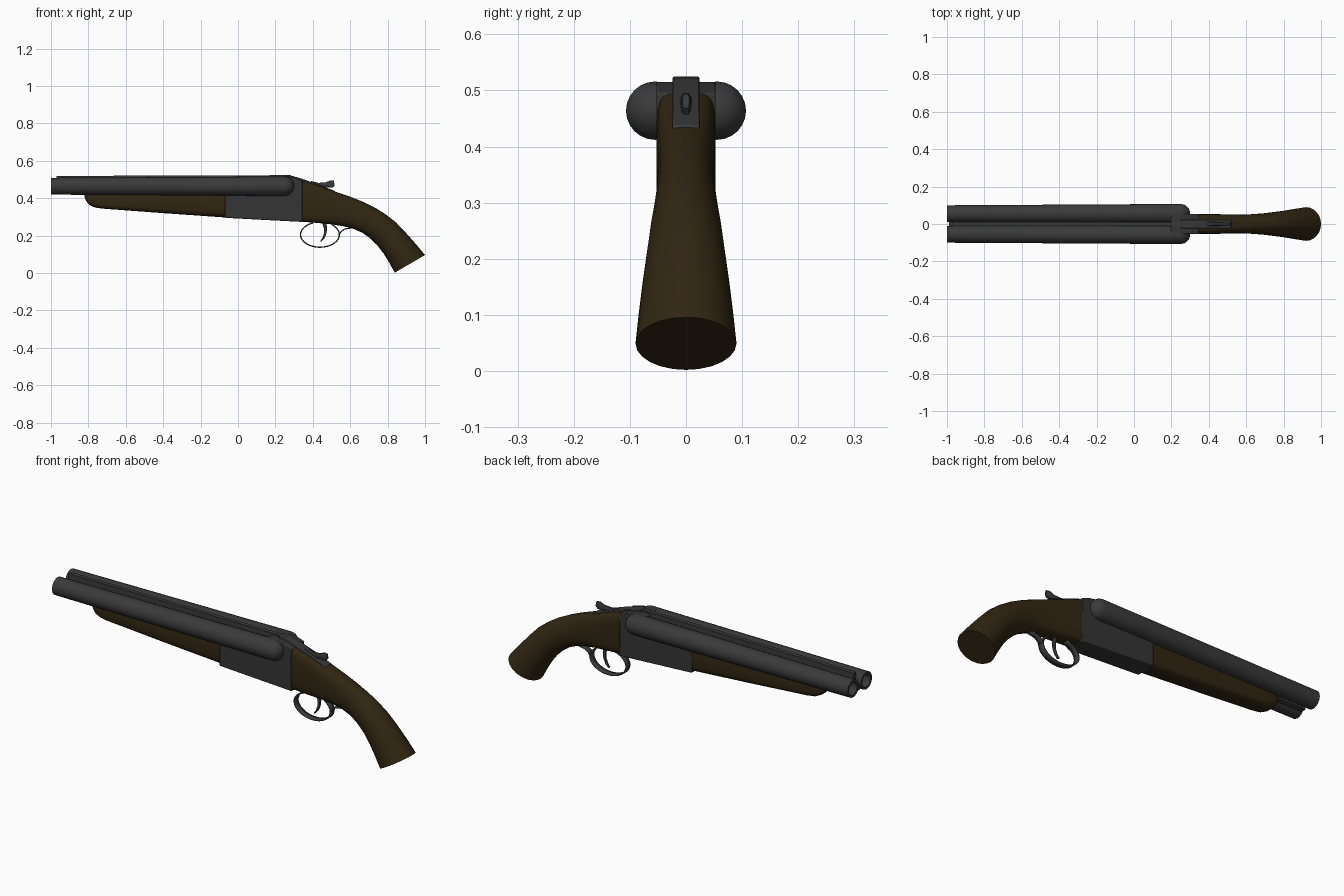
import bpy
import bmesh
from math import sin, cos, pi, radians
from mathutils import Vector

if "Cube" in bpy.data.objects:
    bpy.data.objects.remove(bpy.data.objects["Cube"])


def material(name, colour):
    m = bpy.data.materials.new(name)
    m.use_nodes = True
    m.diffuse_color = (*colour, 1)
    bsdf = m.node_tree.nodes["Principled BSDF"]
    bsdf.inputs["Base Color"].default_value = (*colour, 1)
    bsdf.inputs["Roughness"].default_value = 0.6
    return m


STEEL = material("gunmetal grey", (0.042, 0.042, 0.043))
DARK_STEEL = material("receiver grey", (0.036, 0.036, 0.037))
WOOD = material("dark walnut", (0.031, 0.019, 0.006))


def finish(name, bm, mat, angle=35):
    bmesh.ops.recalc_face_normals(bm, faces=bm.faces)
    mesh = bpy.data.meshes.new(name)
    bm.to_mesh(mesh)
    bm.free()
    mesh.materials.append(mat)
    ob = bpy.data.objects.new(name, mesh)
    bpy.context.collection.objects.link(ob)
    bpy.ops.object.select_all(action='DESELECT')
    ob.select_set(True)
    bpy.context.view_layer.objects.active = ob
    bpy.ops.object.shade_smooth_by_angle(angle=radians(angle))
    return ob


def skin(name, rings, mat, angle=35):
    """Bridge a row of equal closed rings and cap both ends."""
    bm = bmesh.new()
    rows = [[bm.verts.new(p) for p in ring] for ring in rings]
    n = len(rows[0])
    for a, b in zip(rows, rows[1:]):
        for i in range(n):
            j = (i + 1) % n
            bm.faces.new((a[i], a[j], b[j], b[i]))
    bm.faces.new(rows[0])
    bm.faces.new(rows[-1])
    return finish(name, bm, mat, angle)


def section(top, bottom, width, power, n=24):
    """Rounded cross-section between a top and a bottom point (x, z)."""
    t, b = Vector((top[0], 0, top[1])), Vector((bottom[0], 0, bottom[1]))
    mid, half = (t + b) / 2, (t - b) / 2

    def soft(v):
        return (1 if v > 0 else -1) * abs(v) ** power if abs(v) > 1e-6 else 0

    ring = []
    for i in range(n):
        a = 2 * pi * i / n
        ring.append(mid + half * soft(cos(a)) + Vector((0, width * soft(sin(a)), 0)))
    return ring


def plate(name, outline, width, mat, bevel=0.0):
    """Side outline (x, z) extruded across the model."""
    ob = skin(name, [[(x, y, z) for x, z in outline] for y in (-width, width)], mat)
    if bevel:
        mod = ob.modifiers.new("soft edges", 'BEVEL')
        mod.width, mod.segments = bevel, 2
    return ob


def strap(name, path, width, thick, mat):
    """Bent strip following a side path (x, z)."""
    bm = bmesh.new()
    rows = [[bm.verts.new((x, y, z)) for y in (-width, width)] for x, z in path]
    for a, b in zip(rows, rows[1:]):
        bm.faces.new((a[0], a[1], b[1], b[0]))
    ob = finish(name, bm, mat)
    mod = ob.modifiers.new("thickness", 'SOLIDIFY')
    mod.thickness, mod.offset = thick, 0


# Twin barrels: open bore, slight taper, domed breech end
lathe = [(-0.7, 0.033), (-1.0, 0.033), (-1.0, 0.045), (0.05, 0.051), (0.25, 0.052)]
lathe += [(0.25 + 0.05 * sin(a), 0.052 * cos(a))
          for a in (radians(d) for d in (20, 40, 60, 75, 86))]
for side, label in ((1, "left"), (-1, "right")):
    rings = []
    for x, r in lathe:
        rings.append([(x, side * 0.055 + r * cos(pi * i / 12),
                       0.464 + r * sin(pi * i / 12)) for i in range(24)])
    skin(label + "_barrel", rings, STEEL)

# Ribs joining the barrels above and below
plate("top_rib", [(-0.97, 0.47), (-0.97, 0.519), (0.28, 0.523), (0.28, 0.47)], 0.011, STEEL)
plate("lower_rib", [(-0.99, 0.43), (-0.99, 0.455), (0.1, 0.455), (0.1, 0.42)], 0.014, STEEL)

# Receiver and the strap running down over the wrist
plate("receiver", [(-0.07, 0.295), (0.345, 0.273), (0.345, 0.495), (0.3, 0.51),
                   (0.27, 0.515), (0.2, 0.515), (0.18, 0.45), (-0.07, 0.45)],
      0.053, DARK_STEEL, 0.004)
plate("top_strap", [(0.25, 0.49), (0.25, 0.525), (0.28, 0.522), (0.345, 0.503),
                    (0.43, 0.473), (0.52, 0.438), (0.52, 0.42), (0.34, 0.46)],
      0.024, STEEL, 0.003)

# Opening lever
skin("opening_lever", [section(t, b, w, 0.7, 12) for t, b, w in (
    ((0.39, 0.492), (0.39, 0.462), 0.012),
    ((0.43, 0.482), (0.42, 0.46), 0.01),
    ((0.47, 0.485), (0.475, 0.458), 0.009),
    ((0.495, 0.496), (0.507, 0.456), 0.009),
    ((0.512, 0.494), (0.517, 0.468), 0.006))], STEEL)

# Fore-end with an upswept tip
skin("fore_end", [section((x, 0.432), (x, z), w, 0.5) for x, z, w in (
    (-0.82, 0.405, 0.028), (-0.812, 0.385, 0.036), (-0.795, 0.364, 0.043),
    (-0.765, 0.35, 0.048), (-0.72, 0.344, 0.05), (-0.4, 0.32, 0.052),
    (-0.07, 0.297, 0.053))], WOOD)

# Curved pistol grip flaring to a flat oval butt
skin("grip", [section(*s) for s in (
    ((0.345, 0.495), (0.345, 0.274), 0.053, 0.4),
    ((0.43, 0.467), (0.42, 0.268), 0.053, 0.45),
    ((0.516, 0.436), (0.5, 0.26), 0.051, 0.6),
    ((0.6, 0.408), (0.565, 0.25), 0.05, 0.75),
    ((0.67, 0.38), (0.615, 0.237), 0.053, 0.9),
    ((0.735, 0.348), (0.665, 0.215), 0.058, 1),
    ((0.79, 0.313), (0.705, 0.187), 0.064, 1),
    ((0.845, 0.27), (0.745, 0.148), 0.07, 1),
    ((0.895, 0.218), (0.78, 0.102), 0.077, 1),
    ((0.95, 0.156), (0.81, 0.053), 0.084, 1),
    ((1.0, 0.096), (0.838, 0.002), 0.09, 1))], WOOD, 50)

# Trigger guard, its tail and the trigger
loop = [(0.438 + 0.104 * cos(radians(d)), 0.205 + 0.067 * sin(radians(d)))
        for d in range(110, 401, 10)]
strap("trigger_guard", loop + [(0.49, 0.27)], 0.016, 0.007, STEEL)
strap("guard_tail", [(0.541, 0.205), (0.552, 0.222), (0.57, 0.235), (0.61, 0.242)],
      0.014, 0.007, STEEL)
skin("trigger", [section((x + d, z), (x - d, z), 0.008, 0.8, 10) for x, z, d in (
    (0.458, 0.28, 0.012), (0.468, 0.24, 0.009), (0.466, 0.21, 0.007),
    (0.456, 0.185, 0.006), (0.442, 0.168, 0.004))], STEEL)
